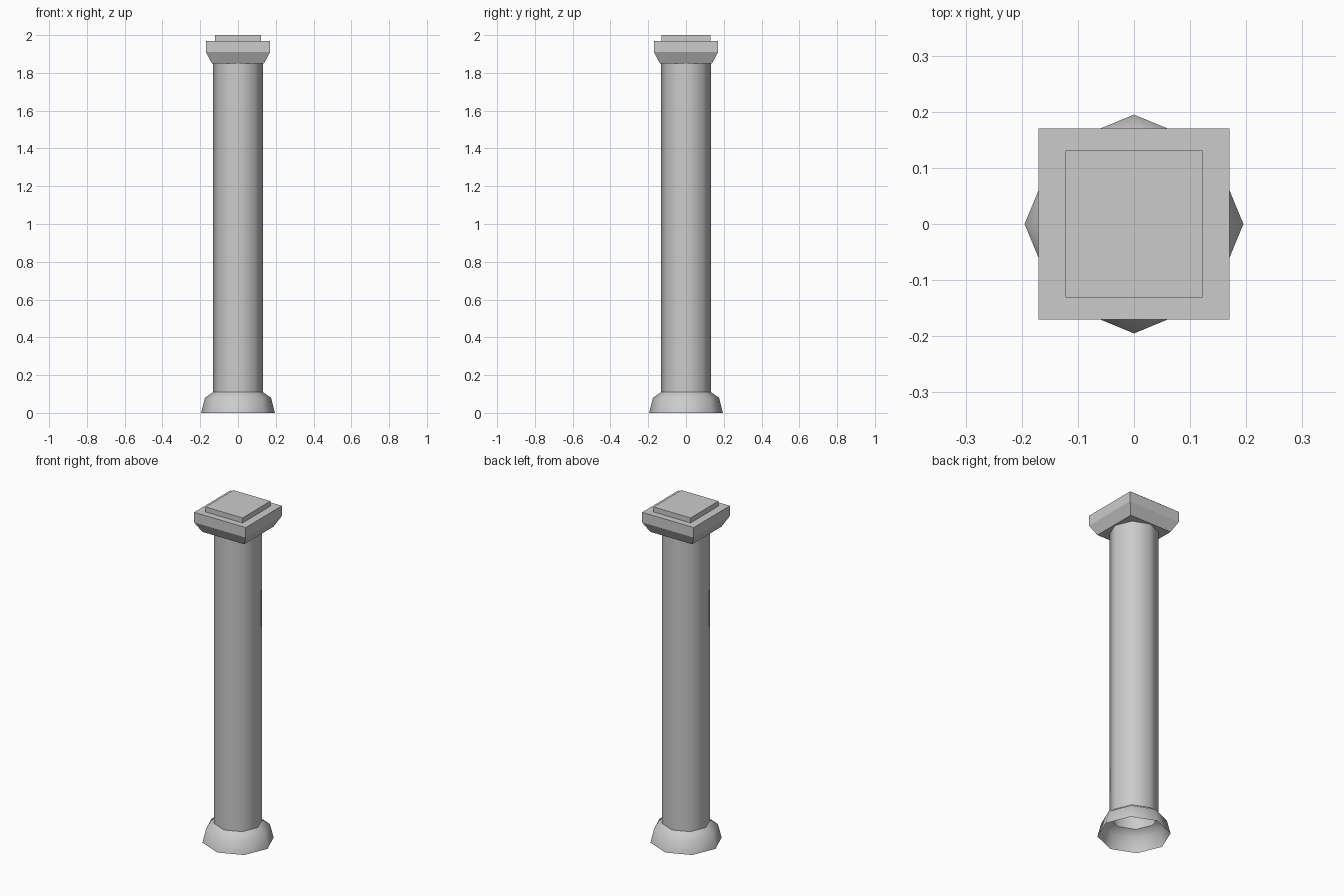
import bpy
import math

cube = bpy.data.objects.get("Cube")
if cube:
    bpy.data.objects.remove(cube, do_unlink=True)

stone = bpy.data.materials.new("grey_stone")
stone.use_nodes = True
GREY = (0.6, 0.6, 0.6, 1)
stone.diffuse_color = GREY
stone.node_tree.nodes["Principled BSDF"].inputs["Base Color"].default_value = GREY


def loft(name, rings, sides, turn=0.0, cap_bottom=False, cap_top=False, smooth=False):
    """Stack regular polygon rings given as (x radius, y radius, z)."""
    verts = []
    for rx, ry, z in rings:
        for i in range(sides):
            a = turn + math.tau * i / sides
            verts.append((rx * math.cos(a), ry * math.sin(a), z))
    faces = []
    for r in range(len(rings) - 1):
        for i in range(sides):
            j = (i + 1) % sides
            lo, hi = r * sides, (r + 1) * sides
            faces.append((lo + i, lo + j, hi + j, hi + i))
    if cap_bottom:
        faces.append(tuple(reversed(range(sides))))
    if cap_top:
        faces.append(tuple(range(len(verts) - sides, len(verts))))
    mesh = bpy.data.meshes.new(name)
    mesh.from_pydata(verts, [], faces)
    mesh.materials.append(stone)
    obj = bpy.data.objects.new(name, mesh)
    bpy.context.collection.objects.link(obj)
    if smooth:
        bpy.ops.object.select_all(action="DESELECT")
        obj.select_set(True)
        bpy.context.view_layer.objects.active = obj
        bpy.ops.object.shade_smooth_by_angle(angle=math.radians(50))
    return obj


def square_loft(name, rings, **caps):
    """Stack rectangles given as (half width, half depth, z)."""
    k = math.sqrt(2)
    return loft(name, [(x * k, y * k, z) for x, y, z in rings], 4, math.pi / 4, **caps)


# Hollow flared foot, open underneath
loft("base", [(0.195, 0.195, 0), (0.175, 0.175, 0.08), (0.132, 0.132, 0.11)],
     8, smooth=True)

# Octagonal shaft
loft("shaft", [(0.132, 0.132, 0.11), (0.132, 0.132, 1.85)], 8, smooth=True)

# Square capital with a tapered underside
square_loft("capital", [(0.138, 0.138, 1.85), (0.17, 0.17, 1.91), (0.17, 0.17, 1.97)],
            cap_bottom=True, cap_top=True)

# Thin slab on top
square_loft("top_slab", [(0.122, 0.131, 1.97), (0.122, 0.131, 2.0)], cap_top=True)
